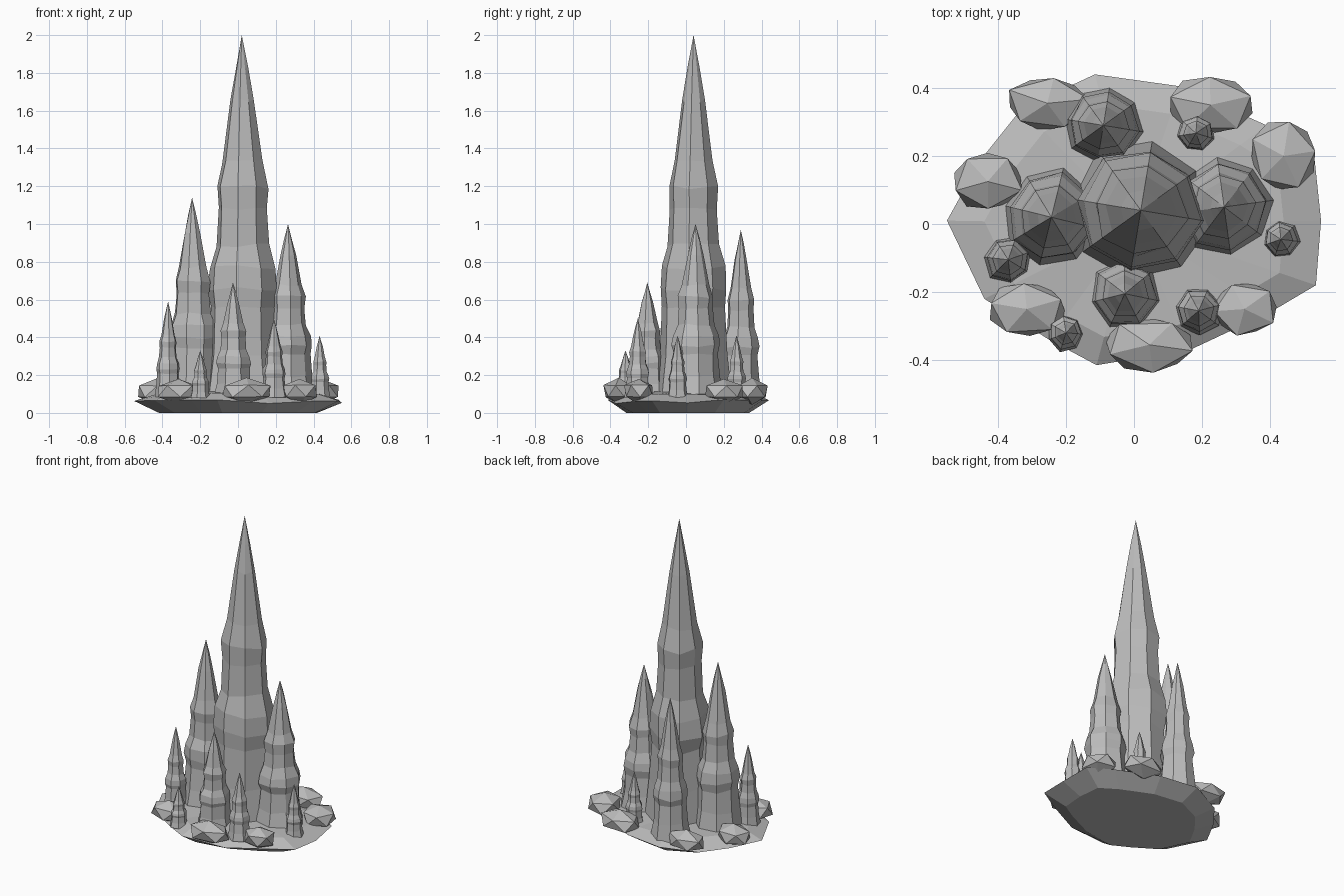
import bpy, bmesh, math, random
from mathutils import Vector

if "Cube" in bpy.data.objects:
    bpy.data.objects.remove(bpy.data.objects["Cube"])

random.seed(4)
stone = bpy.data.materials.new("grey stone")
stone.diffuse_color = (0.5, 0.5, 0.5, 1)
stone.use_nodes = True
stone.node_tree.nodes["Principled BSDF"].inputs["Base Color"].default_value = stone.diffuse_color


def finish(bm, name):
    bmesh.ops.recalc_face_normals(bm, faces=bm.faces)
    me = bpy.data.meshes.new(name)
    bm.to_mesh(me)
    bm.free()
    me.materials.append(stone)
    ob = bpy.data.objects.new(name, me)
    bpy.context.collection.objects.link(ob)
    return ob


def loft(bm, rings):
    """Skin a list of equal-length vertex rings."""
    n = len(rings[0])
    for a, b in zip(rings, rings[1:]):
        for i in range(n):
            j = (i + 1) % n
            bm.faces.new((a[i], a[j], b[j], b[i]))


def cap(bm, ring, point):
    tip = bm.verts.new(point)
    for i in range(len(ring)):
        bm.faces.new((ring[i], ring[(i + 1) % len(ring)], tip))


# Irregular base slab: narrow flat bottom, wide rim, low domed top
rim = [(0.55, 0.01), (0.53, 0.2), (0.39, 0.29), (0.135, 0.405), (-0.115, 0.44),
       (-0.33, 0.34), (-0.45, 0.19), (-0.55, 0.01), (-0.44, -0.22),
       (-0.25, -0.34), (-0.11, -0.415), (0.165, -0.37), (0.4, -0.26), (0.535, -0.18)]
bm = bmesh.new()
rings = []
for s, z, j in ((0.76, 0, 0), (1, 0.06, 0.012), (0.8, 0.1, 0.008)):
    rings.append([bm.verts.new((x * s, y * s, z + random.uniform(-j, j))) for x, y in rim])
bm.faces.new(rings[0])
loft(bm, rings)
cap(bm, rings[-1], (0, 0, 0.12))
finish(bm, "base_slab")

# Stalagmites: shared profile of (height fraction, radius fraction)
profile = [(0, 1), (0.12, 0.86), (0.25, 0.8), (0.3, 0.87), (0.36, 0.82), (0.42, 0.66),
           (0.52, 0.6), (0.58, 0.64), (0.65, 0.5), (0.82, 0.29), (0.91, 0.15)]
Z0 = 0.08


def stalagmite(name, x, y, top, r, sides):
    bm = bmesh.new()
    turn = random.uniform(0, math.tau)
    wob = [random.uniform(0.95, 1.05) for _ in range(sides)]
    rings = []
    for t, f in profile:
        ring = []
        for i in range(sides):
            a = turn + math.tau * i / sides
            q = r * f * wob[i] * random.uniform(0.97, 1.03)
            ring.append(bm.verts.new((x + q * math.cos(a), y + q * math.sin(a),
                                      Z0 + t * (top - Z0) + random.uniform(-0.05, 0.05) * r)))
        rings.append(ring)
    bm.faces.new(rings[0])
    loft(bm, rings)
    cap(bm, rings[-1], (x, y, top))
    finish(bm, name)


for name, x, y, top, r, n in (
        ("main_spire", 0.02, 0.04, 2.0, 0.215, 8),
        ("left_spire", -0.243, 0.02, 1.14, 0.148, 8),
        ("right_spire", 0.265, 0.05, 1.0, 0.145, 8),
        ("back_spire", -0.09, 0.29, 0.97, 0.118, 8),
        ("front_spire", -0.027, -0.205, 0.69, 0.107, 7),
        ("small_left_spire", -0.37, -0.105, 0.59, 0.073, 7),
        ("small_front_right_spire", 0.19, -0.255, 0.5, 0.073, 7),
        ("small_right_spire", 0.432, -0.045, 0.41, 0.056, 7),
        ("small_back_spire", 0.182, 0.267, 0.41, 0.058, 7),
        ("small_front_left_spire", -0.2, -0.32, 0.33, 0.056, 7)):
    stalagmite(name, x, y, top, r, n)

# Rocks: squashed, slightly uneven 20-sided stones around the rim
for k, (x, y, rx, ry) in enumerate((
        (-0.255, 0.355, 0.135, 0.09), (0.225, 0.35, 0.145, 0.095), (0.44, 0.2, 0.11, 0.115),
        (-0.43, 0.125, 0.115, 0.095), (-0.315, -0.25, 0.13, 0.09),
        (0.045, -0.355, 0.15, 0.087), (0.325, -0.25, 0.105, 0.085))):
    bm = bmesh.new()
    bmesh.ops.create_icosphere(bm, subdivisions=1, radius=1)
    turn = random.uniform(0, math.tau)
    for v in bm.verts:
        c, s = math.cos(turn), math.sin(turn)
        p = Vector((v.co.x * c - v.co.y * s, v.co.x * s + v.co.y * c, v.co.z))
        p *= random.uniform(0.92, 1.08)
        v.co = (x + p.x * rx, y + p.y * ry, 0.115 + p.z * 0.068)
    finish(bm, "rim_rock_%d" % (k + 1))
